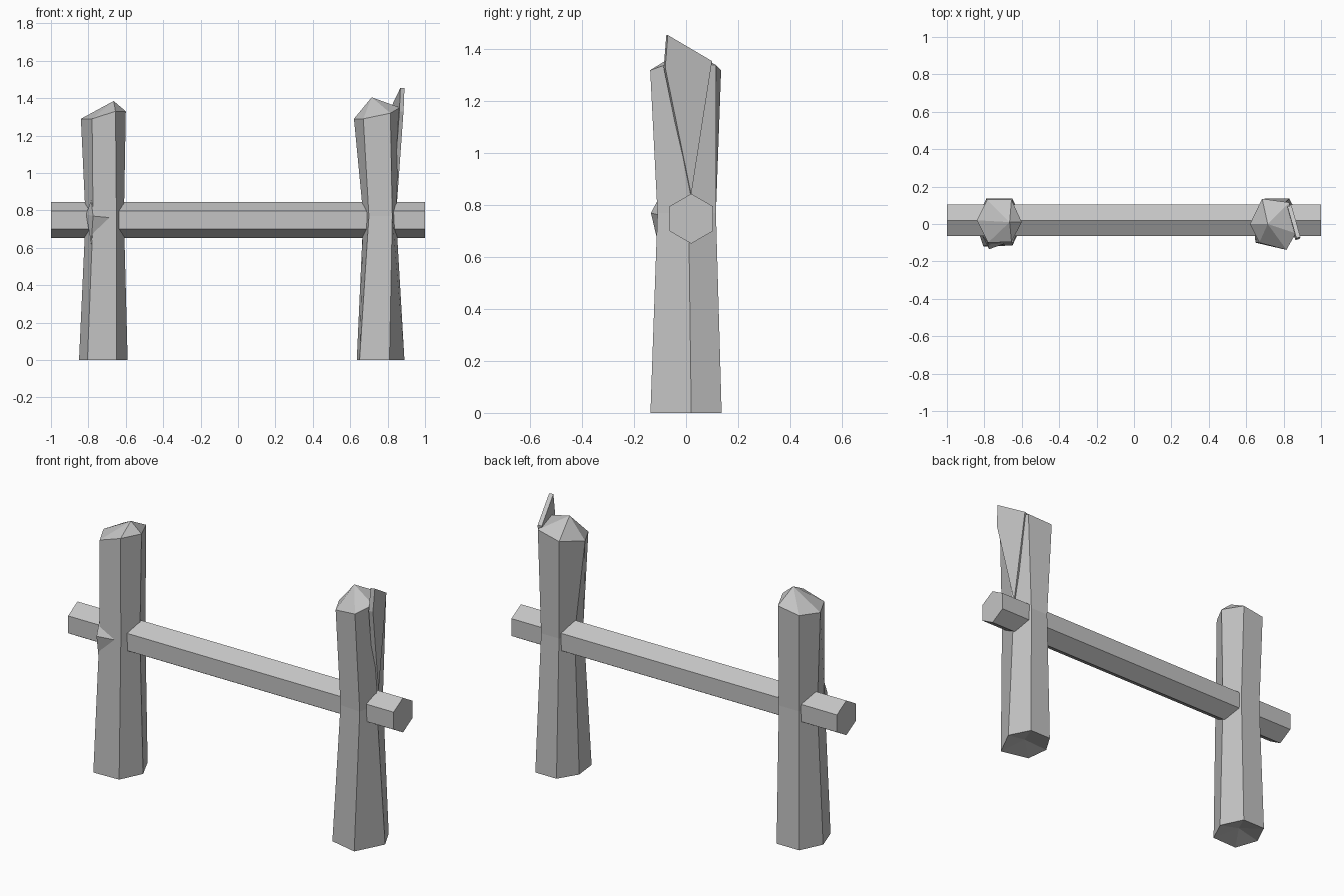
import bpy, bmesh
from math import sin, cos, radians

cube = bpy.data.objects.get("Cube")
if cube:
    bpy.data.objects.remove(cube, do_unlink=True)

# One weathered grey for the whole fence
grey = bpy.data.materials.new("weathered_grey")
grey.use_nodes = True
GREY = (0.55, 0.55, 0.55, 1)
grey.diffuse_color = GREY
bsdf = grey.node_tree.nodes["Principled BSDF"]
bsdf.inputs["Base Color"].default_value = GREY
bsdf.inputs["Roughness"].default_value = 0.9


def finish(name, bm):
    bmesh.ops.recalc_face_normals(bm, faces=bm.faces)
    mesh = bpy.data.meshes.new(name)
    bm.to_mesh(mesh)
    bm.free()
    mesh.materials.append(grey)
    obj = bpy.data.objects.new(name, mesh)
    bpy.context.collection.objects.link(obj)
    return obj


def fan(bm, ring, tip):
    """Close a ring with triangles meeting at a tip."""
    point = bm.verts.new(tip)
    for a, b in zip(ring, ring[1:] + ring[:1]):
        bm.faces.new((a, b, point))


def loft(name, rings, tips):
    """Skin a stack of rings; tips close the first and last, None leaves a flat end."""
    bm = bmesh.new()
    loops = [[bm.verts.new(p) for p in ring] for ring in rings]
    n = len(loops[0])
    for low, high in zip(loops, loops[1:]):
        for i in range(n):
            j = (i + 1) % n
            bm.faces.new((low[i], low[j], high[j], high[i]))
    for loop, tip in zip((loops[0], loops[-1]), tips):
        if tip:
            fan(bm, loop, tip)
        else:
            bm.faces.new(loop)
    return finish(name, bm)


def level(points, z):
    return [(x, y, z) for x, y in points]


# Crossbar: six-sided rail with a ridge on top
def hexagon(x, radius=0.096):
    return [(x, 0.02 + radius * sin(radians(60 * k)), 0.748 + radius * cos(radians(60 * k)))
            for k in range(6)]


loft("crossbar", [hexagon(-1), hexagon(1)], (None, None))

# Right post: hewn, narrow at the rail, with a lopsided peak
loft("right_post", [
    level([(-.59, .01), (-.65, -.115), (-.805, -.12), (-.85, .01), (-.79, .135), (-.65, .135)], 0),
    level([(-.61, .01), (-.65, -.1), (-.775, -.11), (-.815, .01), (-.775, .115), (-.65, .115)], .76),
    [(-.6, .01, 1.33), (-.655, -.095, 1.33), (-.78, -.1, 1.29),
     (-.84, .02, 1.29), (-.785, .13, 1.3), (-.655, .13, 1.32)],
], ((-.72, .01, .03), (-.665, .01, 1.385)))

# Left post: flares wider toward the top
loft("left_post", [
    level([(.89, .02), (.81, -.137), (.65, -.1), (.635, .03), (.7, .137), (.83, .137)], 0),
    level([(.845, .01), (.825, -.11), (.7, -.1), (.67, .02), (.7, .115), (.81, .115)], .77),
    [(.865, -.05, 1.35), (.815, -.138, 1.32), (.67, -.1, 1.29),
     (.62, 0, 1.29), (.685, .135, 1.32), (.83, .115, 1.34)],
], ((.76, 0, .03), (.715, 0, 1.405)))

# Splinter: thin blade peeling off the outer side of the left post
blade = [(.89, -.07, 1.455), (.842, .1, 1.355), (.85, .02, .84), (.885, -.08, 1.33)]
bm = bmesh.new()
outer = [bm.verts.new(p) for p in blade]
inner = [bm.verts.new((x - .022, y - .006, z)) for x, y, z in blade]
bm.faces.new(outer)
bm.faces.new(inner)
for i in range(4):
    j = (i + 1) % 4
    bm.faces.new((outer[i], outer[j], inner[j], inner[i]))
finish("splinter", bm)

# Knot: broken branch stub on the front of the right post
bm = bmesh.new()
rim = [bm.verts.new(p) for p in
       [(-.785, -.09, .855), (-.812, -.06, .78), (-.785, -.1, .62), (-.665, -.095, .76)]]
fan(bm, rim, (-.775, -.135, .77))
bm.faces.new(rim)
finish("knot", bm)
